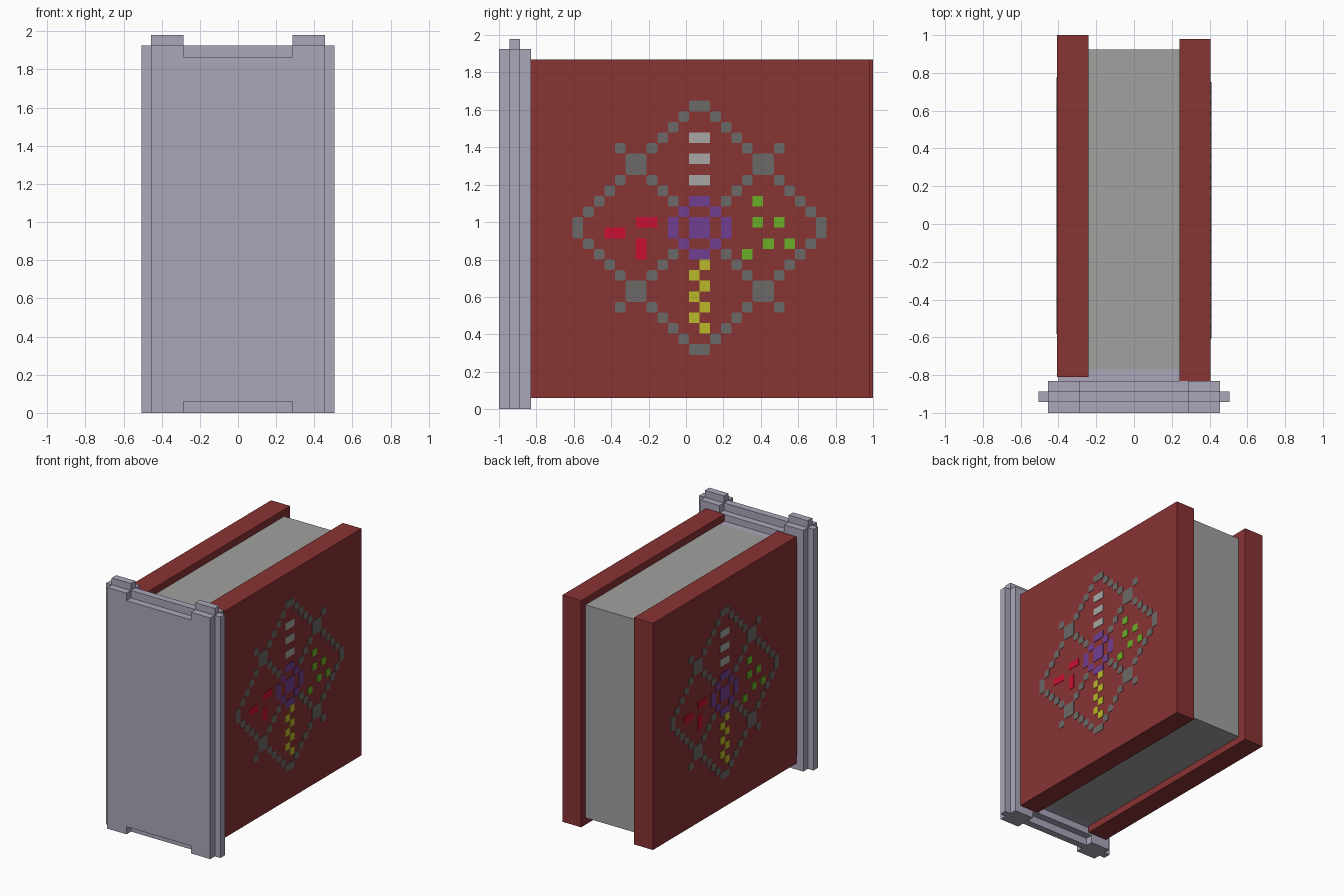
import bpy, bmesh, math
from mathutils import Matrix

if "Cube" in bpy.data.objects:
    bpy.data.objects.remove(bpy.data.objects["Cube"])


def material(name, rgb):
    """Flat material from 0-255 display values, stored as linear."""
    m = bpy.data.materials.new(name)
    lin = [((c / 255 + 0.055) / 1.055) ** 2.4 for c in rgb]
    m.diffuse_color = (*lin, 1)
    m.use_nodes = True
    m.node_tree.nodes["Principled BSDF"].inputs["Base Color"].default_value = m.diffuse_color
    return m


LILAC = material("spine lilac grey", (171, 166, 185))
MAROON = material("cover maroon", (137, 51, 52))
PAPER = material("page grey", (161, 161, 160))
GREY = material("emblem grey", (107, 106, 104))
WHITE = material("emblem pale grey", (168, 167, 165))
PURPLE = material("emblem purple", (113, 62, 146))
RED = material("emblem red", (200, 16, 50))
GREEN = material("emblem green", (107, 175, 40))
YELLOW = material("emblem yellow", (186, 184, 42))


def finish(name, bm, mat):
    bmesh.ops.recalc_face_normals(bm, faces=bm.faces)
    me = bpy.data.meshes.new(name)
    bm.to_mesh(me)
    bm.free()
    me.materials.append(mat)
    ob = bpy.data.objects.new(name, me)
    bpy.context.collection.objects.link(ob)
    return ob


def prism(bm, points, depth):
    """Extrude a closed 3D outline along the vector depth."""
    face = bm.faces.new([bm.verts.new(p) for p in points])
    out = bmesh.ops.extrude_face_region(bm, geom=[face], use_keep_orig=True)
    bmesh.ops.translate(bm, vec=depth,
                        verts=[v for v in out["geom"] if isinstance(v, bmesh.types.BMVert)])


def box(name, lo, hi, mat):
    bm = bmesh.new()
    x0, y0, z0 = lo
    x1, y1, z1 = hi
    prism(bm, [(x0, y0, z0), (x1, y0, z0), (x1, y0, z1), (x0, y0, z1)], (0, y1 - y0, 0))
    return finish(name, bm, mat)


def spine_layer(name, half, y0, y1):
    """Plate across the spine; half is the +x half of its outline, bottom to top."""
    outline = half + [(-x, z) for x, z in reversed(half)]
    bm = bmesh.new()
    prism(bm, [(x, y0, z) for x, z in outline], (0, y1 - y0, 0))
    return finish(name, bm, LILAC)


# Spine: notched outer plates around a wider, taller core
outer = [(.285, .06), (.285, 0), (.455, 0), (.455, 1.925), (.285, 1.925), (.285, 1.865)]
core = [(.505, 0), (.505, 1.925), (.455, 1.925), (.455, 1.98), (.285, 1.98), (.285, 1.925)]
spine_layer("spine_front_plate", outer, -1.0, -.943)
spine_layer("spine_core", core, -.943, -.887)
spine_layer("spine_back_plate", outer, -.887, -.83)
box("spine_inner_strip", (-.4, -.83, .115), (.4, -.77, 1.813), LILAC)

# Page block and covers
box("pages", (-.242, -.77, .115), (.242, .925, 1.815), PAPER)
box("right_cover", (.24, -.83, .06), (.406, .98, 1.87), MAROON)
box("left_cover", (-.408, -.81, .06), (-.24, 1.0, 1.87), MAROON)

# Emblem cells as (column, row, width, height) counted from the emblem centre
quarter = [(-i - 1, 12 - i - 1, 1, 1) for i in range(1, 5)]         # upper edge
quarter += [(-i - 1, 12 - i - 1, 1, 1) for i in range(7, 11)]       # lower edge
quarter += [(-8, 7, 1, 1), (-7, 5, 2, 2)]                           # spur and knot
quarter += [(-5, 4, 1, 1), (-4, 3, 1, 1), (-3, 2, 1, 1)]            # inner diagonal


def mirror4(cells):
    out = set()
    for c, r, w, h in cells:
        for cc in (c, -c - w):
            for rr in (r, -r - h):
                out.add((cc, rr, w, h))
    return sorted(out)


EMBLEM = {
    "frame": (GREY, .008, mirror4(quarter + [(-1, 11, 2, 1), (-12, -1, 1, 2)])),
    "hub": (PURPLE, 0, mirror4([(-1, 2, 2, 1), (-2, 1, 1, 1), (-3, -1, 1, 2), (-1, -1, 2, 2)])),
    "top_bars": (WHITE, 0, [(-1, r, 2, 1) for r in (8, 6, 4)]),
    "zigzag": (YELLOW, 0, [(-(i % 2), -4 - i, 1, 1) for i in range(7)]),
    "dashes": (RED, 0, [(-9, -1, 2, 1), (-6, 0, 2, 1), (-6, -3, 1, 2)]),
    "dots": (GREEN, 0, [(5, 2, 1, 1), (5, 0, 1, 1), (7, 0, 1, 1),
                        (6, -2, 1, 1), (8, -2, 1, 1), (4, -3, 1, 1)]),
}
CELL = .0566


def emblem(side, turn, x, y):
    """Thin plates on a cover; the left side is the right side turned half round."""
    for part, (mat, cut, cells) in EMBLEM.items():
        bm = bmesh.new()
        for c, r, w, h in cells:
            a0, a1, b0, b1 = c * CELL, (c + w) * CELL, r * CELL, (r + h) * CELL
            if cut:
                pts = [(a0 + cut, b0), (a1 - cut, b0), (a1, b0 + cut), (a1, b1 - cut),
                       (a1 - cut, b1), (a0 + cut, b1), (a0, b1 - cut), (a0, b0 + cut)]
            else:
                pts = [(a0, b0), (a1, b0), (a1, b1), (a0, b1)]
            prism(bm, [(-.002, a, b) for a, b in pts], (.005, 0, 0))
        bm.transform(Matrix.Translation((x, y, .97)) @ Matrix.Rotation(turn, 4, 'Z'))
        finish(f"{side}_emblem_{part}", bm, mat)


emblem("right", 0, .406, .073)
emblem("left", math.pi, -.408, .096)
